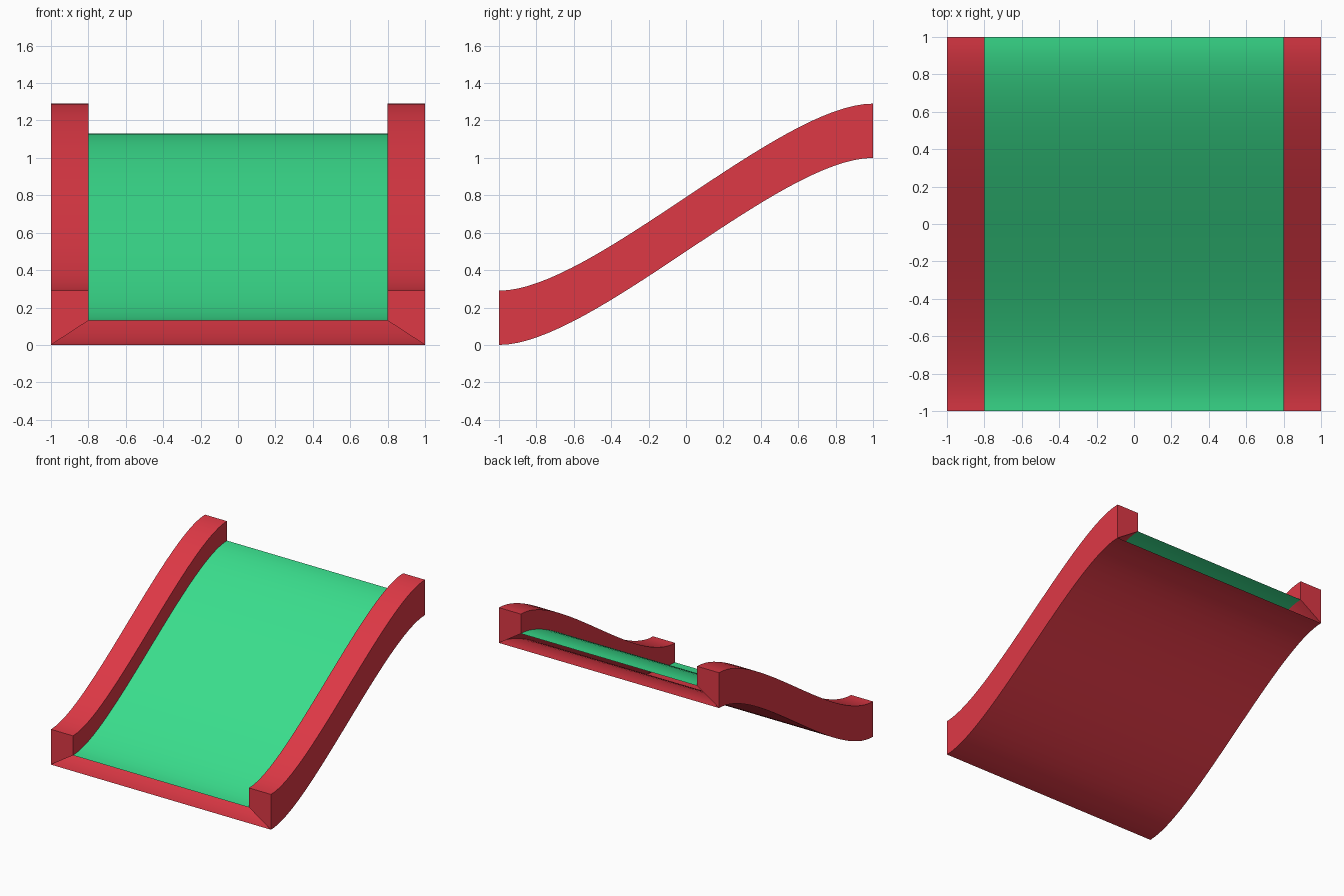
import bpy
import bmesh
from math import radians

if "Cube" in bpy.data.objects:
    bpy.data.objects.remove(bpy.data.objects["Cube"], do_unlink=True)

STEPS = 32
RAIL_TOP, FLOOR = 0.29, 0.13
INNER, OUTER = 0.8, 1.0
HANDLE = 0.5  # length of the level run at each end of the slope


def material(name, color):
    m = bpy.data.materials.new(name)
    m.use_nodes = True
    m.diffuse_color = (*color, 1)
    m.node_tree.nodes["Principled BSDF"].inputs["Base Color"].default_value = (*color, 1)
    return m


def slope_point(t):
    """Point (y, z) on the S-shaped slope, a cubic curve level at both ends."""
    a, b, c, d = (1 - t) ** 3, 3 * t * (1 - t) ** 2, 3 * t * t * (1 - t), t ** 3
    return -a + b * (HANDLE - 1) + c * (1 - HANDLE) + d, c + d


def sweep(name, section, mat, closed=False):
    """Carry an (x, z) section up the slope; closed sections get end caps."""
    bm = bmesh.new()
    rings = []
    for i in range(STEPS + 1):
        y, z = slope_point(i / STEPS)
        rings.append([bm.verts.new((px, y, z + pz)) for px, pz in section])
    n = len(section)
    for r0, r1 in zip(rings, rings[1:]):
        for k in range(n if closed else n - 1):
            j = (k + 1) % n
            bm.faces.new((r0[k], r0[j], r1[j], r1[k]))
    if closed:
        bm.faces.new(rings[0][::-1])
        bm.faces.new(rings[-1])
        bmesh.ops.recalc_face_normals(bm, faces=bm.faces)
    mesh = bpy.data.meshes.new(name)
    bm.to_mesh(mesh)
    bm.free()
    mesh.materials.append(mat)
    ob = bpy.data.objects.new(name, mesh)
    bpy.context.collection.objects.link(ob)
    bpy.ops.object.select_all(action='DESELECT')
    ob.select_set(True)
    bpy.context.view_layer.objects.active = ob
    bpy.ops.object.shade_smooth_by_angle(angle=radians(30))
    return ob


red = material("red", (0.73, 0.04, 0.06))
green = material("green", (0.042, 0.73, 0.266))

# Side rails with a mitred underside
for side, s in (("left", 1), ("right", -1)):
    sweep(side + "_rail",
          [(s * INNER, FLOOR), (s * OUTER, 0), (s * OUTER, RAIL_TOP), (s * INNER, RAIL_TOP)],
          red, closed=True)

# Running surface and underside, open at both ends
sweep("track_floor", [(-INNER, FLOOR), (INNER, FLOOR)], green)
sweep("underside", [(OUTER, 0), (-OUTER, 0)], red)
